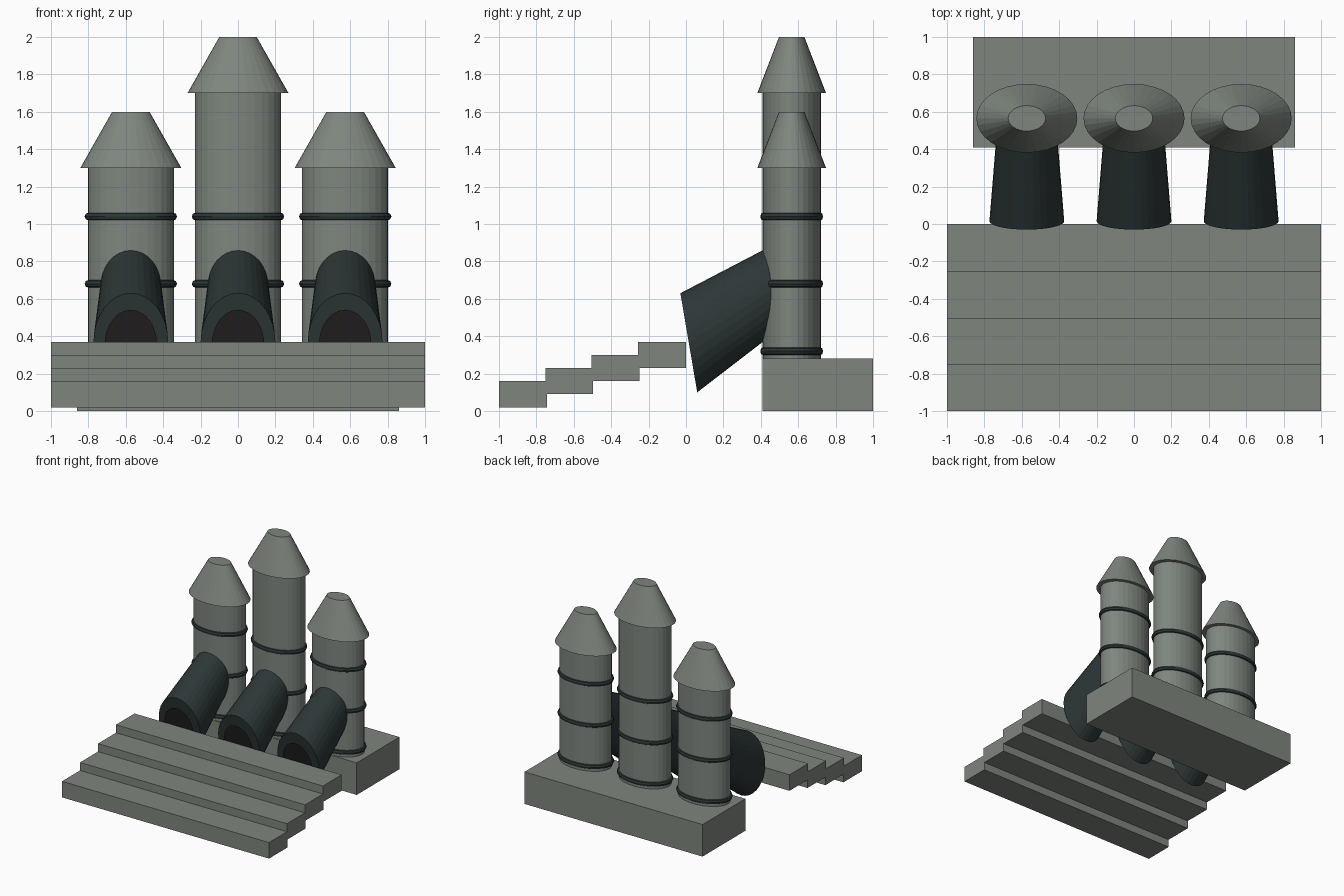
import bpy, bmesh, math
from mathutils import Vector

if "Cube" in bpy.data.objects:
    bpy.data.objects.remove(bpy.data.objects["Cube"])


def material(name, rgb):
    m = bpy.data.materials.new(name)
    m.diffuse_color = (*rgb, 1)
    m.use_nodes = True
    m.node_tree.nodes["Principled BSDF"].inputs["Base Color"].default_value = m.diffuse_color
    return m


STONE = material("stone grey", (0.21, 0.235, 0.21))
IRON = material("dark iron", (0.026, 0.038, 0.038))
BLACK = material("opening black", (0.016, 0.014, 0.014))

SIDES = 32
COL_Y = 0.565      # depth position of the towers
FLAT = 0.68        # towers are squashed in depth


def loft(name, rings, mat):
    """Skin ellipses given as (centre, x radius, vector of second half axis)."""
    bm = bmesh.new()
    loops = []
    for c, rx, v in rings:
        c, v = Vector(c), Vector(v)
        loops.append([bm.verts.new(c + Vector((rx * math.cos(a), 0, 0)) + v * math.sin(a))
                      for a in (2 * math.pi * i / SIDES for i in range(SIDES))])
    for lo, hi in zip(loops, loops[1:]):
        for i in range(SIDES):
            j = (i + 1) % SIDES
            bm.faces.new((lo[i], lo[j], hi[j], hi[i]))
    bm.faces.new(loops[0])
    if len(loops) > 1:
        bm.faces.new(loops[-1])
        bmesh.ops.recalc_face_normals(bm, faces=bm.faces)
    me = bpy.data.meshes.new(name)
    bm.to_mesh(me)
    bm.free()
    me.materials.append(mat)
    ob = bpy.data.objects.new(name, me)
    bpy.context.collection.objects.link(ob)
    return ob


def box(name, lo, hi, mat):
    lo, hi = Vector(lo), Vector(hi)
    bpy.ops.mesh.primitive_cube_add(size=1, location=(lo + hi) / 2)
    ob = bpy.context.object
    ob.name = name
    ob.scale = hi - lo
    ob.data.materials.append(mat)


def upright(x, z, r):
    return ((x, COL_Y, z), r, (0, r * FLAT, 0))


# Base block and front steps
box("base", (-0.86, 0.41, 0), (0.86, 1, 0.28), STONE)
for i in range(4):
    y, z = -1 + 0.248 * i, 0.02 + 0.07 * i
    box("step", (-1, y, z), (1, y + 0.256, z + 0.14), STONE)

for x, top in ((-0.573, 1.3), (0, 1.7), (0.573, 1.3)):
    # Tower with truncated cone cap
    loft("tower", [upright(x, 0.28, 0.23), upright(x, top, 0.23)], STONE)
    loft("tower_cap", [upright(x, top, 0.27), upright(x, top + 0.3, 0.1)], STONE)
    # Bands around the tower
    for z in (0.32, 0.68, 1.04):
        bpy.ops.mesh.primitive_torus_add(location=(x, COL_Y, z), major_radius=0.226,
                                         minor_radius=0.021, major_segments=SIDES,
                                         minor_segments=8)
        band = bpy.context.object
        band.name = "band"
        band.scale.y = FLAT
        band.data.materials.append(IRON)
    # Sloping tapered chute, with a dark disc just in front of its mouth
    loft("chute", [((x, 0.015, 0.365), 0.2, (0, -0.045, 0.265)),
                   ((x, 0.505, 0.68), 0.16, (0, -0.036, 0.21))], IRON)
    loft("chute_opening", [((x, 0.006, 0.355), 0.14, (0, -0.034, 0.186))], BLACK)
